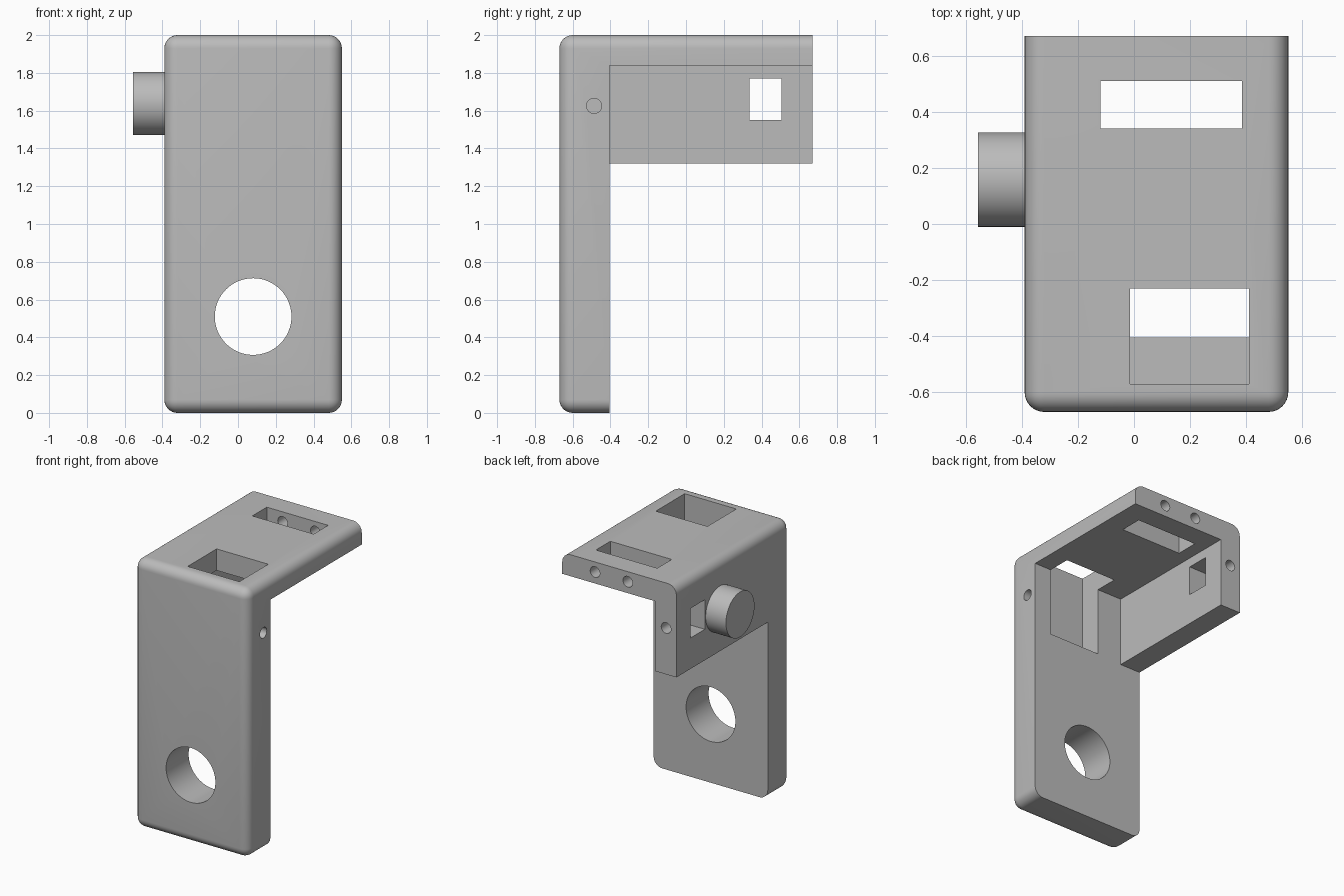
import bpy
import bmesh
from math import radians
from mathutils import Matrix, Vector

cube = bpy.data.objects.get("Cube")
if cube:
    bpy.data.objects.remove(cube, do_unlink=True)

grey = bpy.data.materials.new("mid grey")
grey.use_nodes = True
colour = (0.5, 0.5, 0.5, 1)
grey.diffuse_color = colour
grey.node_tree.nodes["Principled BSDF"].inputs["Base Color"].default_value = colour


def make(name, bm):
    bmesh.ops.recalc_face_normals(bm, faces=bm.faces[:])
    mesh = bpy.data.meshes.new(name)
    bm.to_mesh(mesh)
    bm.free()
    mesh.materials.append(grey)
    ob = bpy.data.objects.new(name, mesh)
    bpy.context.collection.objects.link(ob)
    return ob


def box_mesh(lo, hi):
    bm = bmesh.new()
    bmesh.ops.create_cube(bm, size=1)
    lo, hi = Vector(lo), Vector(hi)
    size = hi - lo
    bmesh.ops.transform(bm, verts=bm.verts[:],
                        matrix=Matrix.Translation((lo + hi) / 2) @ Matrix.Diagonal((*size, 1)))
    return bm


def rod(name, start, end, radius, sides):
    """Cylinder between two points."""
    start, end = Vector(start), Vector(end)
    axis = end - start
    bm = bmesh.new()
    bmesh.ops.create_cone(bm, cap_ends=True, segments=sides, radius1=radius,
                          radius2=radius, depth=axis.length)
    turn = axis.to_track_quat("Z", "Y").to_matrix().to_4x4()
    bmesh.ops.transform(bm, verts=bm.verts[:],
                        matrix=Matrix.Translation((start + end) / 2) @ turn)
    return make(name, bm)


def select_only(ob):
    bpy.ops.object.select_all(action="DESELECT")
    ob.select_set(True)
    bpy.context.view_layer.objects.active = ob


def cut(body, cutter):
    mod = body.modifiers.new("cut", "BOOLEAN")
    mod.operation = "DIFFERENCE"
    mod.solver = "EXACT"
    mod.object = cutter
    select_only(body)
    bpy.ops.object.modifier_apply(modifier=mod.name)
    bpy.data.objects.remove(cutter, do_unlink=True)


# Rounded block, left square at the back
LEFT, RIGHT, BACK = 0.55, -0.39, 0.67
bm = box_mesh((RIGHT, -0.67, 0), (LEFT, BACK, 2))
edges = [e for e in bm.edges if not all(v.co.y > 0 for v in e.verts)]
bmesh.ops.bevel(bm, geom=edges, offset=0.07, offset_type="OFFSET", segments=8,
                profile=0.5, affect="EDGES", clamp_overlap=True)
bracket = make("bracket_body", bm)

# Hollow the back, leaving front plate, top plate and one side wall
profile = [(-0.22, 1.84), (1, 1.84), (1, -1), (-1, -1), (-1, 1.32), (-0.22, 1.32)]
bm = bmesh.new()
face = bm.faces.new([bm.verts.new((x, -0.405, z)) for x, z in profile])
grown = bmesh.ops.extrude_face_region(bm, geom=[face])["geom"]
bmesh.ops.translate(bm, verts=[v for v in grown if isinstance(v, bmesh.types.BMVert)],
                    vec=(0, 2, 0))
cut(bracket, make("hollow_cutter", bm))

# Top slot, front pocket and side window
for lo, hi in [
    ((-0.12, 0.34, 1.7), (0.385, 0.51, 2.2)),
    ((-0.015, -0.57, 1.33), (0.41, -0.23, 2.2)),
    ((-0.6, 0.335, 1.55), (-0.1, 0.505, 1.77)),
]:
    cut(bracket, make("box_cutter", box_mesh(lo, hi)))

# Large front hole and small screw holes
for start, end, radius, sides in [
    ((0.08, -1, 0.51), (0.08, 0, 0.51), 0.203, 64),
    ((0.28, 0.45, 1.925), (0.28, 0.8, 1.925), 0.04, 24),
    ((0.01, 0.45, 1.925), (0.01, 0.8, 1.925), 0.04, 24),
    ((-0.305, 0.45, 1.665), (-0.305, 0.8, 1.665), 0.04, 24),
    ((0.3, -0.487, 1.625), (0.7, -0.487, 1.625), 0.04, 24),
]:
    cut(bracket, rod("hole_cutter", start, end, radius, sides))

# Round boss on the side wall
boss = rod("side_boss", (-0.557, 0.158, 1.638), (-0.33, 0.158, 1.638), 0.168, 64)

for ob in (bracket, boss):
    select_only(ob)
    bpy.ops.object.shade_smooth_by_angle(angle=radians(30))
